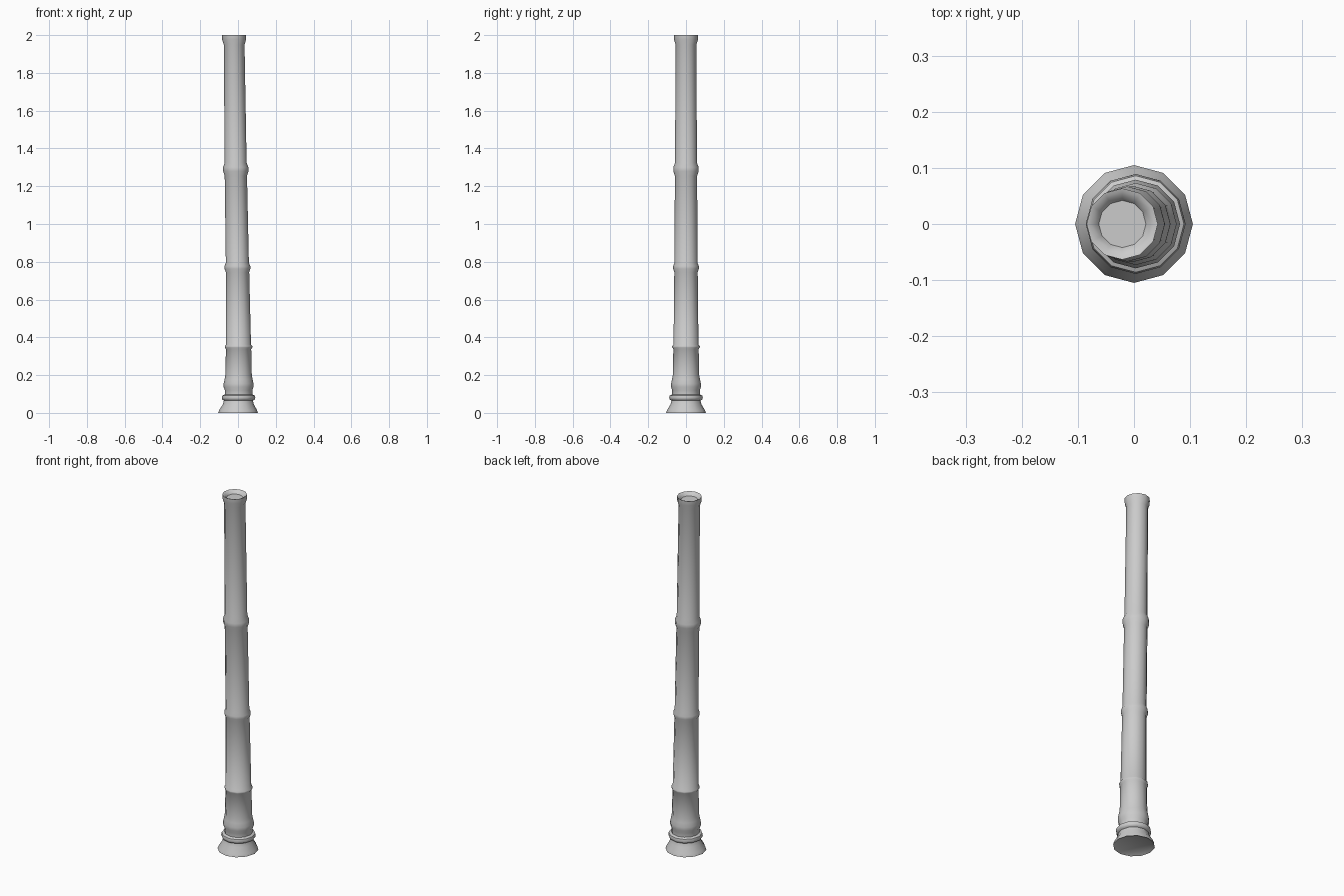
import bpy, bmesh, math

if "Cube" in bpy.data.objects:
    bpy.data.objects.remove(bpy.data.objects["Cube"])

SIDES = 12


def centre_x(z):
    # the pipe leans gently to -x with height
    pts = [(0, 0), (0.08, 0.003), (0.35, 0.003), (0.77, -0.003), (1.29, -0.012), (2.0, -0.021)]
    for (z0, x0), (z1, x1) in zip(pts, pts[1:]):
        if z <= z1:
            return x0 + (x1 - x0) * (z - z0) / (z1 - z0)
    return pts[-1][1]


def band(z, r, bulge, h):
    # raised joint ring: (radius, height) points
    return [(r, z - h), (r + bulge, z - h * 0.3), (r + bulge, z + h * 0.3), (r - 0.001, z + h)]


# recessed underside, flared foot and collar mouldings
profile = [(0.083, 0.012), (0.105, 0.0), (0.100, 0.015), (0.082, 0.045), (0.077, 0.065),
           (0.086, 0.070), (0.089, 0.080), (0.086, 0.092), (0.073, 0.098),
           (0.073, 0.120), (0.079, 0.137), (0.079, 0.155), (0.074, 0.178), (0.070, 0.20)]
# tapering shaft with three joints
profile += band(0.35, 0.067, 0.006, 0.012)
profile += band(0.77, 0.062, 0.006, 0.025)
profile += band(1.29, 0.059, 0.008, 0.035)
# mouthpiece lip sloping into a shallow recess
profile += [(0.055, 1.95), (0.063, 1.975), (0.0635, 2.0), (0.057, 1.998), (0.047, 1.99), (0.042, 1.982)]

bm = bmesh.new()
rings = []
for r, z in profile:
    rings.append([bm.verts.new((centre_x(z) + r * math.cos(math.tau * i / SIDES),
                                r * math.sin(math.tau * i / SIDES), z)) for i in range(SIDES)])
for a, b in zip(rings, rings[1:]):
    for i in range(SIDES):
        j = (i + 1) % SIDES
        bm.faces.new((a[i], a[j], b[j], b[i]))
# closing discs at both ends
bm.faces.new(rings[0][::-1])
bm.faces.new(rings[-1])
mesh = bpy.data.meshes.new("wind_pipe")
bm.to_mesh(mesh)
bm.free()
pipe = bpy.data.objects.new("wind_pipe", mesh)
bpy.context.collection.objects.link(pipe)
bpy.context.view_layer.objects.active = pipe
pipe.select_set(True)
bpy.ops.object.shade_smooth_by_angle(angle=math.radians(50))
